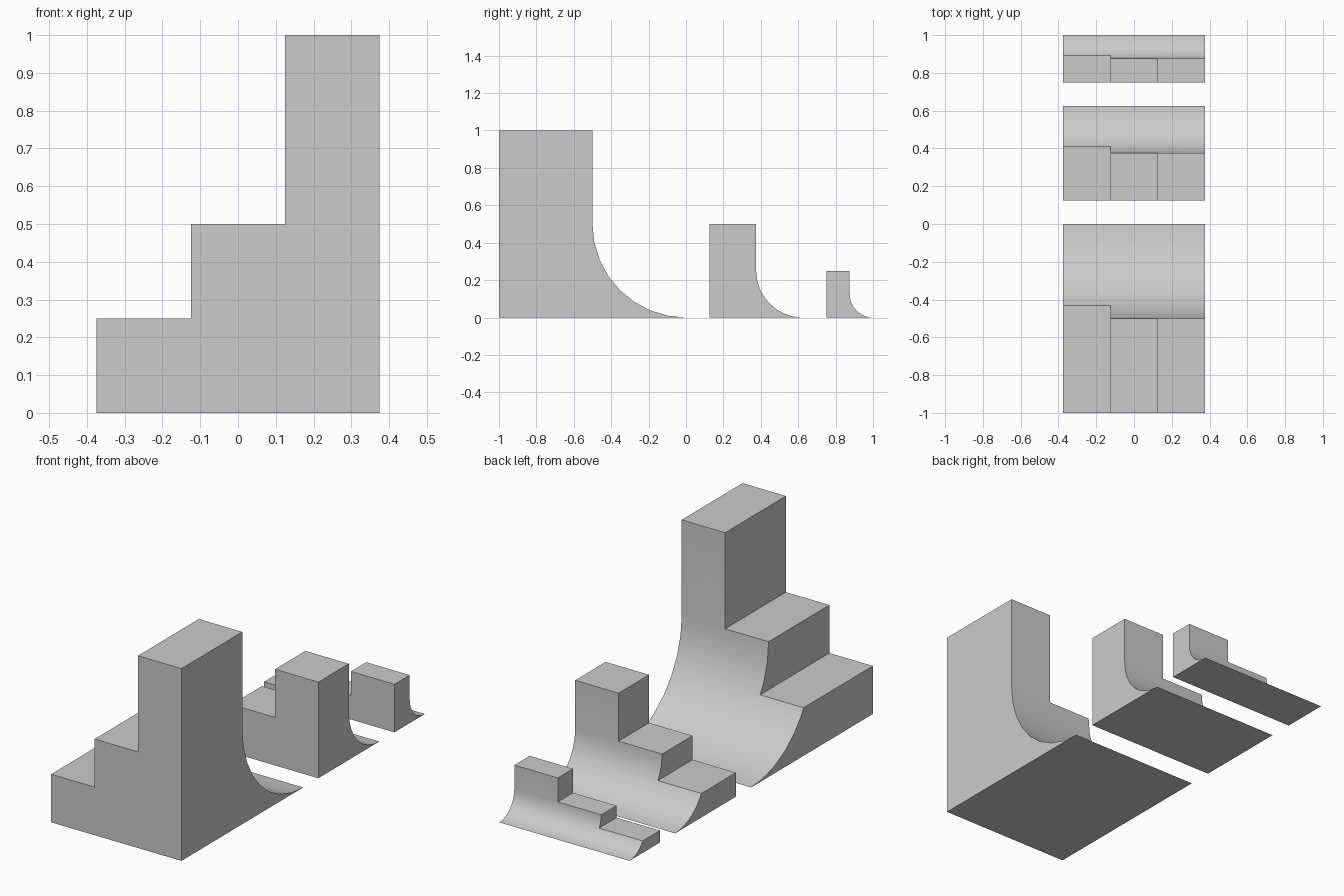
import bpy, bmesh, math
from mathutils import Vector

if "Cube" in bpy.data.objects:
    bpy.data.objects.remove(bpy.data.objects["Cube"])


def prism(name, outline, sweep):
    """Closed solid from a flat outline swept along a vector."""
    bm = bmesh.new()
    face = bm.faces.new([bm.verts.new(p) for p in outline])
    res = bmesh.ops.extrude_face_region(bm, geom=[face])
    verts = [e for e in res["geom"] if isinstance(e, bmesh.types.BMVert)]
    bmesh.ops.translate(bm, verts=verts, vec=Vector(sweep))
    bmesh.ops.recalc_face_normals(bm, faces=bm.faces)
    mesh = bpy.data.meshes.new(name)
    bm.to_mesh(mesh)
    bm.free()
    obj = bpy.data.objects.new(name, mesh)
    bpy.context.collection.objects.link(obj)
    return obj


def stepped_ramp(name, y_front, size, segments=8):
    y_back, r = y_front + size, size / 2
    # side profile: upright wall flowing into a concave quarter curve
    side = [(y_front, 0), (y_front, size * 1.2), (y_front + r, size * 1.2)]
    for i in range(segments + 1):
        a = math.pi / 2 * i / segments
        side.append((y_back - r * math.cos(a), r - r * math.sin(a)))
    ramp = prism(name, [(-0.375, y, z) for y, z in side], (0.75, 0, 0))

    # front outline: three steps, each twice the height of the last
    low = -0.2
    steps = [(-0.6, low), (-0.6, size / 4), (-0.125, size / 4),
             (-0.125, size / 2), (0.125, size / 2), (0.125, size),
             (0.6, size), (0.6, low)]
    cutter = prism(name + "_cutter", [(x, y_front - 0.1, z) for x, z in steps],
                   (0, size + 0.2, 0))
    cutter.hide_render = True

    mod = ramp.modifiers.new("steps", 'BOOLEAN')
    mod.operation = 'INTERSECT'
    mod.solver = 'EXACT'
    mod.object = cutter
    bpy.ops.object.select_all(action='DESELECT')
    bpy.context.view_layer.objects.active = ramp
    ramp.select_set(True)
    bpy.ops.object.modifier_apply(modifier=mod.name)
    bpy.data.objects.remove(cutter)
    bpy.ops.object.shade_smooth_by_angle(angle=math.radians(25))


# three ramps, each half the size of the one before
stepped_ramp("large_ramp", -1.0, 1.0)
stepped_ramp("medium_ramp", 0.125, 0.5)
stepped_ramp("small_ramp", 0.75, 0.25)
